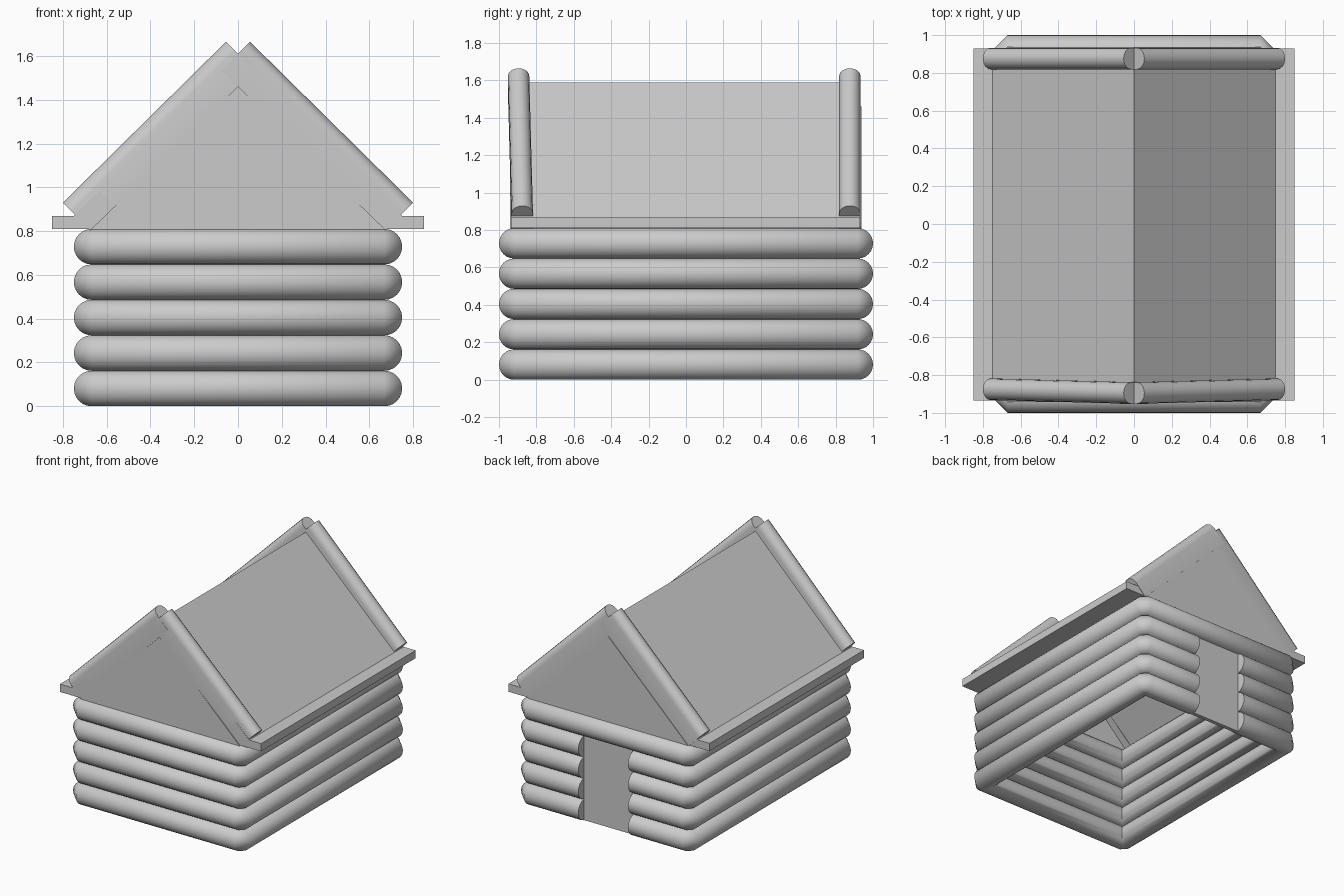
import bpy, bmesh, math
from mathutils import Vector

if "Cube" in bpy.data.objects:
    bpy.data.objects.remove(bpy.data.objects["Cube"])

R = 0.081                      # log radius
CX, CY = 0.75 - R, 1.0 - R     # log centre lines


def finish(name, bm, angle=None):
    bmesh.ops.remove_doubles(bm, verts=bm.verts, dist=1e-5)
    bmesh.ops.recalc_face_normals(bm, faces=bm.faces)
    me = bpy.data.meshes.new(name)
    bm.to_mesh(me)
    bm.free()
    ob = bpy.data.objects.new(name, me)
    bpy.context.collection.objects.link(ob)
    if angle:
        bpy.ops.object.select_all(action='DESELECT')
        ob.select_set(True)
        bpy.context.view_layer.objects.active = ob
        bpy.ops.object.shade_smooth_by_angle(angle=math.radians(angle))
    return ob


def loft(name, rings, closed=False, angle=None):
    """Skin a list of equal-length point rings, capping open ends."""
    bm = bmesh.new()
    vs = [[bm.verts.new(p) for p in r] for r in rings]
    n = len(vs[0])
    for i in range(len(vs) if closed else len(vs) - 1):
        a, b = vs[i], vs[(i + 1) % len(vs)]
        for j in range(n):
            k = (j + 1) % n
            quad = [a[j], a[k], b[k], b[j]]
            # skip the zero-area quads on the inside of a mitre
            if (a[j].co - b[j].co).length > 1e-6 or (a[k].co - b[k].co).length > 1e-6:
                bm.faces.new(quad)
    if not closed:
        bm.faces.new(vs[0])
        bm.faces.new(vs[-1])
    return finish(name, bm, angle)


def log_ring(name, z, gap=0.0):
    """Log bent round the house: mitred inside, chamfered outside corners."""
    n = 24
    prof = [(R * math.cos(2 * math.pi * i / n), R * math.sin(2 * math.pi * i / n)) for i in range(n)]
    corners = [(-1, 1), (-1, -1), (1, -1), (1, 1)]
    rings = []

    def end(x):
        rings.append([(x, CY + a, z + h) for a, h in prof])
    if gap:
        end(-gap)
    for i, (sx, sy) in enumerate(corners):
        nx, ny = Vector((sx, 0)), Vector((0, sy))
        for nrm in ((ny, nx) if i % 2 == 0 else (nx, ny)):
            ring = []
            for a, h in prof:
                off = nrm * a if a > 0 else (nx + ny) * a
                ring.append((sx * CX + off.x, sy * CY + off.y, z + h))
            rings.append(ring)
    if gap:
        end(gap)
    loft(name, rings, closed=not gap, angle=60)


def extrude_y(name, pts, y0, y1):
    return loft(name, [[(x, y, z) for x, z in pts] for y in (y0, y1)])


# Log walls: four courses broken by the rear doorway, one full course on top
for i in range(5):
    log_ring(f"wall_log_{i + 1}", R + i * 2 * R, 0.21 if i < 4 else 0)

# Recessed door panel at the back
extrude_y("door_panel", [(-0.22, 0.0), (0.22, 0.0), (0.22, 0.67), (-0.22, 0.67)], 0.90, 0.93)

# Roof with flat eaves
half = [(0.75, 0.87), (0.85, 0.87), (0.85, 0.81), (0.665, 0.81)]
roof = [(0, 1.59)] + half + [(0, 1.45)] + [(-x, z) for x, z in reversed(half)]
extrude_y("roof", roof, -0.935, 0.93)

# Gable walls
gable = [(-0.68, 0.80), (0.68, 0.80), (0, 1.46)]
extrude_y("front_gable", gable, -0.942, -0.88)
extrude_y("back_gable", gable, 0.88, 0.937)


# Rounded barge boards along the roof ends
def barge_board(name, side, y_low, y_top):
    low, top = Vector((0.80, 0, 0.93)), Vector((0.055, 0, 1.665))
    d = (top - low).normalized()
    up = Vector((-d.z, 0, d.x)) * -1          # away from the roof
    r, depth = 0.057, 0.185
    prof = [(-r, -depth)]
    prof += [(-r * math.cos(math.pi * i / 8), r * math.sin(math.pi * i / 8) - r) for i in range(9)]
    prof += [(r, -depth)]
    rings = []
    for p, y in ((low, y_low), (top, y_top)):
        ring = []
        for a, h in prof:
            q = p + up * h
            ring.append((side * q.x, y + a, q.z))
        rings.append(ring)
    loft(name, rings, angle=30)


for side, label in ((-1, "left"), (1, "right")):
    barge_board(f"front_{label}_barge_board", side, -0.875, -0.895)
    barge_board(f"back_{label}_barge_board", side, 0.876, 0.876)
